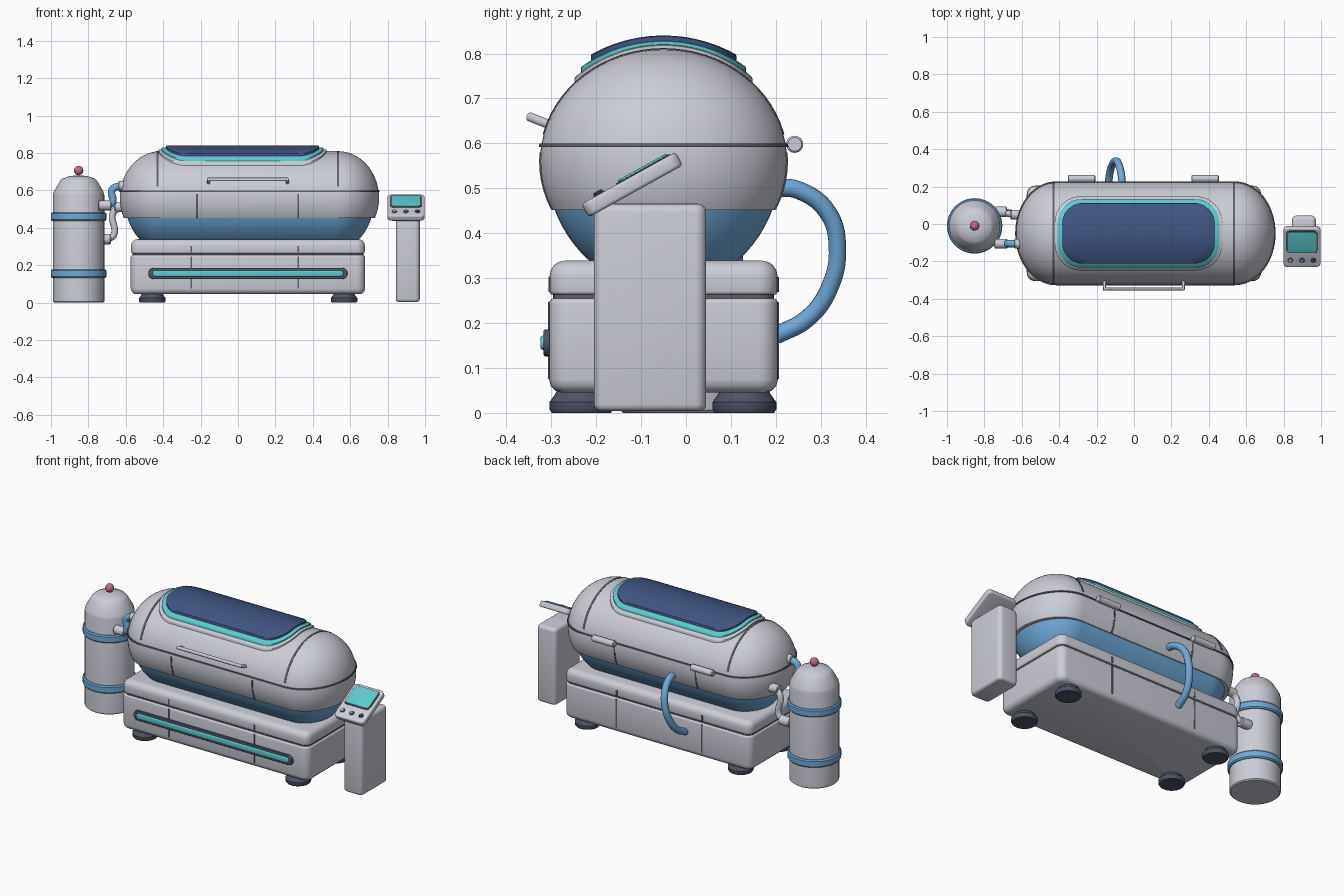
import bpy, bmesh, math
from mathutils import Matrix, Vector

if "Cube" in bpy.data.objects:
    bpy.data.objects.remove(bpy.data.objects["Cube"])

def material(name, rgb):
    m = bpy.data.materials.new(name)
    m.diffuse_color = (*rgb, 1)
    m.use_nodes = True
    m.node_tree.nodes["Principled BSDF"].inputs["Base Color"].default_value = m.diffuse_color
    return m

GREY = material("pale_grey", (0.60, 0.61, 0.68))
SEAM = material("seam_grey", (0.12, 0.12, 0.14))
BLUE = material("sky_blue", (0.16, 0.40, 0.70))
NAVY = material("navy_glass", (0.05, 0.09, 0.22))
TEAL = material("teal_light", (0.11, 0.60, 0.63))
SLATE = material("slate", (0.075, 0.085, 0.13))
PINK = material("pink", (0.56, 0.14, 0.29))

def finish(name, bm, mat, matrix=None, angle=32):
    if matrix is not None:
        bm.transform(matrix)
    bmesh.ops.recalc_face_normals(bm, faces=bm.faces)
    me = bpy.data.meshes.new(name)
    bm.to_mesh(me)
    bm.free()
    me.materials.append(mat)
    me.polygons.foreach_set("use_smooth", [True] * len(me.polygons))
    me.set_sharp_from_angle(angle=math.radians(angle))
    ob = bpy.data.objects.new(name, me)
    bpy.context.collection.objects.link(ob)
    return ob

def bridge(bm, a, b):
    n = len(a)
    for i in range(n):
        bm.faces.new((a[i], a[(i + 1) % n], b[(i + 1) % n], b[i]))

def rounded_box(name, center, size, mat, rv=0.01, rt=0.005, rb=0.005, rot=None):
    """Box with separate roundings for upright, top and bottom edges."""
    bm = bmesh.new()
    bmesh.ops.create_cube(bm, size=1, matrix=Matrix.Diagonal((*size, 1)))
    h = size[2] / 2
    def bevel(test, r, seg):
        es = [e for e in bm.edges if test(e.verts[0].co.z, e.verts[1].co.z)]
        bmesh.ops.bevel(bm, geom=es, offset=r, segments=seg, profile=0.5, affect='EDGES')
    bevel(lambda a, b: abs(a - b) > h, rv, 6)
    if rt:
        bevel(lambda a, b: min(a, b) > h - 1e-5, rt, 4)
    if rb:
        bevel(lambda a, b: max(a, b) < -h + 1e-5, rb, 3)
    return finish(name, bm, mat, Matrix.Translation(center) @ (rot or Matrix()))

def lathe(name, profile, mat, origin, rot=None, seg=40):
    bm = bmesh.new()
    rings = [[bm.verts.new((r * math.cos(2 * math.pi * i / seg), r * math.sin(2 * math.pi * i / seg), z))
              for i in range(seg)] for r, z in profile]
    for a, b in zip(rings, rings[1:]):
        bridge(bm, a, b)
    bm.faces.new(rings[0])
    bm.faces.new(rings[-1])
    bmesh.ops.remove_doubles(bm, verts=bm.verts, dist=1e-5)
    return finish(name, bm, mat, Matrix.Translation(origin) @ (rot or Matrix()))

def rod(r, length, c=0.004):
    h = length / 2
    return [(r - c, -h), (r, -h + c), (r, h - c), (r - c, h)]

def tube(name, pts, r, mat, kind='BEZIER'):
    cu = bpy.data.curves.new(name, 'CURVE')
    cu.dimensions, cu.bevel_depth, cu.bevel_resolution = '3D', r, 4
    cu.use_fill_caps, cu.resolution_u = True, 8
    sp = cu.splines.new(kind)
    if kind == 'BEZIER':
        sp.bezier_points.add(len(pts) - 1)
        for p, co in zip(sp.bezier_points, pts):
            p.co = co
            p.handle_left_type = p.handle_right_type = 'AUTO'
    else:
        sp.points.add(len(pts) - 1)
        for p, co in zip(sp.points, pts):
            p.co = (*co, 1)
    tmp = bpy.data.objects.new(name + "_path", cu)
    bpy.context.collection.objects.link(tmp)
    bpy.context.view_layer.update()
    me = bpy.data.meshes.new_from_object(tmp)
    bpy.data.objects.remove(tmp)
    bm = bmesh.new()
    bm.from_mesh(me)
    return finish(name, bm, mat, angle=45)

# Pod body: a capsule lying along x, sliced by planes
PX, PY, PZ = 0.061, -0.05, 0.56

def capsule(name, mat, ry, rz, half, cuts):
    bm = bmesh.new()
    cap, n, seg = 0.22, 14, 72
    ends = [(-half + cap - cap * math.cos(t), math.sin(t))
            for t in (0.5 * math.pi * i / n for i in range(n + 1))]
    stations = ends + [(-x, s) for x, s in reversed(ends)]
    rings = [[bm.verts.new((PX + x, PY + ry * s * math.cos(2 * math.pi * i / seg),
                            PZ + rz * s * math.sin(2 * math.pi * i / seg))) for i in range(seg)]
             for x, s in stations]
    for a, b in zip(rings, rings[1:]):
        bridge(bm, a, b)
    bmesh.ops.remove_doubles(bm, verts=bm.verts, dist=1e-5)
    for axis, low, high in cuts:
        for value, sign in ((low, -1), (high, 1)):
            if value is None:
                continue
            co, no = Vector((0, 0, 0)), Vector((0, 0, 0))
            co[axis], no[axis] = value, sign
            res = bmesh.ops.bisect_plane(bm, geom=bm.verts[:] + bm.edges[:] + bm.faces[:],
                                         plane_co=co, plane_no=no, clear_outer=True)
            es = [g for g in res['geom_cut'] if isinstance(g, bmesh.types.BMEdge)]
            bmesh.ops.holes_fill(bm, edges=es, sides=0)
    return finish(name, bm, mat)

capsule("pod_shell", GREY, 0.275, 0.25, 0.693, [(2, 0.452, None)])
capsule("pod_tub", BLUE, 0.262, 0.285, 0.668, [(2, 0.335, 0.46)])
capsule("pod_flange", SEAM, 0.280, 0.255, 0.698, [(2, 0.592, 0.600)])
for i, x in enumerate((-0.43, 0.535)):
    capsule(f"lid_seam_{i}", SEAM, 0.277, 0.252, 0.695, [(0, x - 0.006, x + 0.006), (2, 0.62, None)])
for i, x in enumerate((-0.22, 0.322)):
    capsule(f"shell_seam_{i}", SEAM, 0.277, 0.252, 0.695, [(0, x - 0.005, x + 0.005), (2, 0.453, 0.58)])

# Window: stacked curved plates following the shell
def window_plate(name, mat, hx, hy, r, grow, cx=0.024):
    outline = []
    for k, (sx, sy) in enumerate(((1, 1), (-1, 1), (-1, -1), (1, -1))):
        outline += [(sx * (hx - r) + r * math.cos(t), sy * (hy - r) + r * math.sin(t))
                    for t in (math.pi / 2 * (k + j / 10) for j in range(11))]
    full = []
    for i, (x, y) in enumerate(outline):
        full.append((x, y))
        if i % 11 == 10:
            x2, y2 = outline[(i + 1) % len(outline)]
            full += [(x + (x2 - x) * j / 6, y + (y2 - y) * j / 6) for j in range(1, 6)]
    bm = bmesh.new()
    def ring(s, g):
        return [bm.verts.new((cx + x * s, PY + y * s,
                PZ + (0.25 + g) * math.sqrt(1 - (y * s / (0.275 + g)) ** 2))) for x, y in full]
    rings = [ring(1, -0.01), ring(1, grow - 0.002), ring(0.99, grow)]
    rings += [ring(s, grow) for s in (0.85, 0.7, 0.55, 0.4, 0.25, 0.1, 0)]
    for a, b in zip(rings, rings[1:]):
        bridge(bm, a, b)
    bmesh.ops.remove_doubles(bm, verts=bm.verts, dist=1e-5)
    finish(name, bm, mat)

window_plate("window_frame", GREY, 0.448, 0.198, 0.14, 0.010)
window_plate("window_light_ring", TEAL, 0.432, 0.184, 0.13, 0.019)
window_plate("window_glass", NAVY, 0.408, 0.162, 0.11, 0.030)

# Handle and hinges
tube("lid_handle", [(-0.158, -0.295, 0.638), (-0.158, -0.348, 0.659), (0.264, -0.348, 0.659),
                    (0.264, -0.295, 0.638)], 0.010, GREY, 'POLY')
ALONG_X = Matrix.Rotation(math.pi / 2, 4, 'Y')
for i, x in enumerate((-0.28, 0.38)):
    lathe(f"hinge_{i}", rod(0.019, 0.147), GREY, (x, 0.242, 0.598), ALONG_X)

# Base
rounded_box("base_lower", (0.053, -0.05, 0.150), (1.253, 0.51, 0.21), GREY, 0.045, 0.012, 0.03)
rounded_box("base_gap", (0.053, -0.05, 0.26), (1.235, 0.492, 0.04), SEAM, 0.04, 0, 0)
rounded_box("base_lid", (0.053, -0.05, 0.301), (1.25, 0.508, 0.076), GREY, 0.045, 0.035, 0.008)
for x in (-0.25, 0.322):
    for side, y in (("front", -0.305), ("back", 0.205)):
        rounded_box(f"base_seam_{side}", (x, y, 0.161), (0.010, 0.005, 0.172), SEAM, 0.001, 0, 0)
        rounded_box(f"base_lid_seam_{side}", (x, y + (0.001 if y < 0 else -0.001), 0.286),
                    (0.010, 0.005, 0.034), SEAM, 0.001, 0, 0)
TO_FRONT = Matrix.Rotation(math.pi / 2, 4, 'X')
rounded_box("strip_housing", (0.053, -0.306, 0.156), (1.065, 0.060, 0.022), SLATE, 0.029, 0.004, 0, TO_FRONT)
rounded_box("strip_light", (0.053, -0.314, 0.156), (1.02, 0.032, 0.020), TEAL, 0.0155, 0.006, 0, TO_FRONT)
for x in (-0.458, 0.567):
    for y in (-0.233, 0.130):
        lathe("foot", [(0.066, 0), (0.071, 0.008), (0.071, 0.024), (0.058, 0.042), (0.05, 0.06)], SLATE, (x, y, 0))

# Back hose
tube("back_hose", [(-0.062, 0.195, 0.502), (-0.066, 0.25, 0.496), (-0.08, 0.315, 0.447), (-0.095, 0.337, 0.37),
                   (-0.115, 0.318, 0.275), (-0.13, 0.270, 0.210), (-0.138, 0.200, 0.172)], 0.020, BLUE)

# Gas tank
T = (-0.852, -0.010, 0)
lathe("tank", [(0.13, 0), (0.137, 0.006), (0.137, 0.575), (0.133, 0.592), (0.100, 0.650), (0.088, 0.663),
               (0.05, 0.676), (0, 0.682)], GREY, T, seg=48)
for i, z in enumerate((0.155, 0.460)):
    lathe(f"tank_band_{i}", [(0.13, z - 0.023), (0.142, z - 0.023), (0.148, z - 0.016), (0.148, z + 0.016),
                             (0.142, z + 0.023), (0.13, z + 0.023)], BLUE, T, seg=48)
lathe("tank_knob", [(0.025 * math.sin(math.pi * i / 12), 0.706 - 0.025 * math.cos(math.pi * i / 12))
                    for i in range(13)], PINK, T, seg=24)

# Pipes between tank and pod
lathe("feed_valve", rod(0.026, 0.07), GREY, (-0.712, -0.105, 0.52), ALONG_X)
lathe("feed_socket", rod(0.026, 0.08), GREY, (-0.600, -0.105, 0.625), ALONG_X)
tube("feed_hose", [(-0.70, -0.105, 0.52), (-0.672, -0.105, 0.535), (-0.672, -0.105, 0.605),
                   (-0.62, -0.105, 0.625)], 0.020, BLUE)
lathe("return_valve", rod(0.028, 0.07), GREY, (-0.715, 0.065, 0.34), ALONG_X)
lathe("return_socket", rod(0.026, 0.07), GREY, (-0.625, 0.050, 0.51), ALONG_X)
tube("return_pipe", [(-0.70, 0.063, 0.34), (-0.665, 0.06, 0.36), (-0.668, 0.055, 0.48),
                     (-0.63, 0.05, 0.51)], 0.018, GREY)

# Control stand
rounded_box("stand_post", (0.908, -0.080, 0.235), (0.128, 0.25, 0.462), GREY, 0.025, 0.02, 0.015)
tilt = Matrix.Rotation(math.radians(29), 4, 'X')
HC = Vector((0.898, -0.120, 0.508))
def on_head(dx, v, n):
    return HC + tilt @ Vector((dx, v, n))
rounded_box("console", HC, (0.200, 0.240, 0.034), GREY, 0.025, 0.008, 0.008, tilt)
rounded_box("screen_bezel", on_head(0, 0.038, 0.017), (0.170, 0.136, 0.005), SEAM, 0.022, 0.001, 0, tilt)
rounded_box("screen", on_head(0, 0.038, 0.020), (0.158, 0.124, 0.008), TEAL, 0.018, 0.002, 0, tilt)
for dx, mat in ((-0.062, GREY), (0, BLUE), (0.062, SLATE)):
    lathe("button_rim", rod(0.014, 0.008, 0.002), SEAM, on_head(dx, -0.075, 0.016), tilt, 20)
    lathe("button", rod(0.011, 0.014, 0.002), mat, on_head(dx, -0.075, 0.018), tilt, 20)
